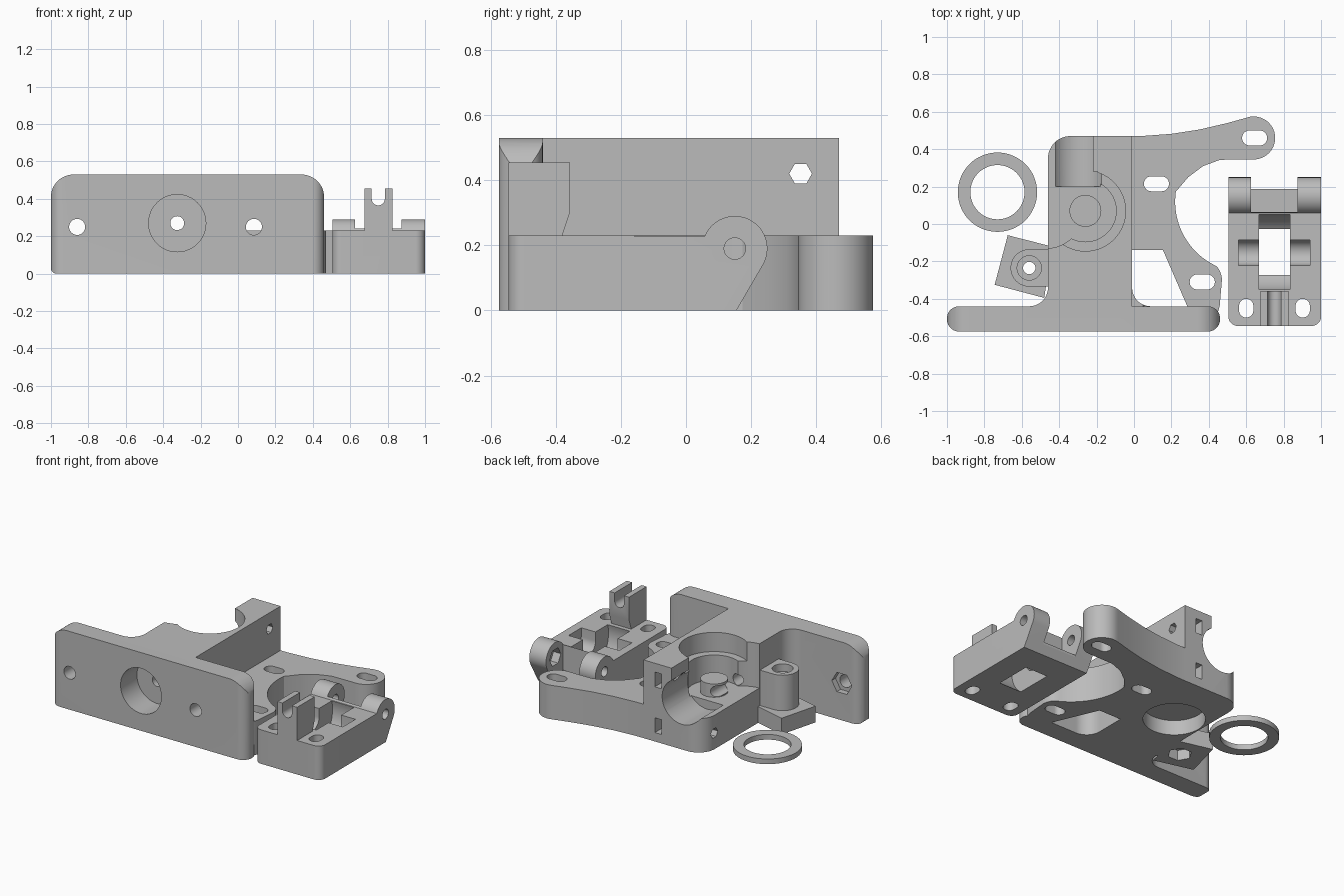
import bpy, bmesh
from math import cos, sin, radians

cube = bpy.data.objects.get("Cube")
if cube:
    bpy.data.objects.remove(cube, do_unlink=True)

grey = bpy.data.materials.new("light grey plastic")
grey.use_nodes = True
grey.diffuse_color = (0.5, 0.5, 0.5, 1)
grey.node_tree.nodes["Principled BSDF"].inputs["Base Color"].default_value = (0.5, 0.5, 0.5, 1)


def arc(u, v, r, a0, a1, n=12):
    angles = [radians(a0 + (a1 - a0) * i / n) for i in range(n + 1)]
    return [(u + r * cos(a), v + r * sin(a)) for a in angles]


def rounded(u0, v0, u1, v1, radii):
    """Rectangle outline; radii run from the lower left corner anticlockwise."""
    if not isinstance(radii, tuple):
        radii = (radii,) * 4
    a, b, c, d = radii
    return (arc(u0 + a, v0 + a, a, 180, 270) + arc(u1 - b, v0 + b, b, 270, 360)
            + arc(u1 - c, v1 - c, c, 0, 90) + arc(u0 + d, v1 - d, d, 90, 180))


def prism(name, outline, axis, lo, hi):
    """Extrude an outline along an axis; outlines use the other two axes in order."""
    place = {"x": lambda u, v, w: (w, u, v),
             "y": lambda u, v, w: (u, w, v),
             "z": lambda u, v, w: (u, v, w)}[axis]
    bm = bmesh.new()
    ends = [[bm.verts.new(place(u, v, w)) for u, v in outline] for w in (lo, hi)]
    bm.faces.new(ends[0])
    bm.faces.new(ends[1])
    n = len(outline)
    for i in range(n):
        j = (i + 1) % n
        bm.faces.new((ends[0][i], ends[0][j], ends[1][j], ends[1][i]))
    bmesh.ops.remove_doubles(bm, verts=bm.verts, dist=0.0005)
    bmesh.ops.recalc_face_normals(bm, faces=bm.faces)
    mesh = bpy.data.meshes.new(name)
    bm.to_mesh(mesh)
    bm.free()
    mesh.materials.append(grey)
    obj = bpy.data.objects.new(name, mesh)
    bpy.context.collection.objects.link(obj)
    return obj


def rod(name, u, v, r, axis, lo, hi, n=40, turn=0):
    return prism(name, arc(u, v, r, turn, turn + 360 - 360 / n, n - 1), axis, lo, hi)


def box(name, x0, x1, y0, y1, z0, z1):
    return prism(name, [(x0, y0), (x1, y0), (x1, y1), (x0, y1)], "z", z0, z1)


def combine(target, tools, mode="DIFFERENCE"):
    bpy.context.view_layer.objects.active = target
    for tool in tools:
        tool.hide_render = True
        mod = target.modifiers.new("boolean", "BOOLEAN")
        mod.operation, mod.object, mod.solver = mode, tool, "EXACT"
        bpy.ops.object.modifier_apply(modifier=mod.name)
        bpy.data.objects.remove(tool, do_unlink=True)


def hole(u, v, r, axis, lo=-2, hi=2, n=32, turn=0):
    return rod("hole", u, v, r, axis, lo, hi, n, turn)


# Front mounting plate, rounded in front outline and in plan
plate = prism("front_plate", rounded(-1, 0, 0.46, 0.53, (0.03, 0.001, 0.12, 0.12)), "y", -0.575, -0.44)
combine(plate, [prism("plan", rounded(-1, -0.575, 0.46, -0.44, 0.065), "z", -1, 1)], "INTERSECT")

# Low base with the curved motor arms
outline = [(-0.46, -0.5), (0.44, -0.5), (0.458, -0.44)]
outline += arc(0.36, -0.3, 0.11, 0, 42)
outline += arc(0.6, 0.12, 0.38, 240, 172, 20)
outline += [(0.29, 0.25), (0.37, 0.31), (0.46, 0.343), (0.55, 0.345)]
outline += arc(0.64, 0.46, 0.115, -95, 110, 20)
outline += [(0.5, 0.54), (0.35, 0.505), (0.2, 0.482), (0.05, 0.471), (-0.01, 0.47)]
outline += arc(-0.34, 0.35, 0.12, 90, 180)
base = prism("base", outline, "z", 0, 0.23)
window = [(-0.01, -0.14), (0.155, -0.14), (0.285, -0.44)] + arc(0.09, -0.34, 0.1, 270, 180)
slots = [prism("slot", rounded(x - 0.067, y - 0.04, x + 0.067, y + 0.04, 0.0395), "z", -1, 1)
         for x, y in ((0.12, 0.215), (0.645, 0.46), (0.365, -0.31))]
combine(base, [prism("window", window, "z", -1, 1)] + slots)

# Tall block, thin side wall and rear tower
tall = [(-0.01, -0.5), (-0.01, 0.47), (-0.22, 0.47), (-0.22, 0.28), (-0.195, 0.28),
        (-0.195, 0.21), (-0.16, 0.19), (-0.16, 0.1), (-0.46, 0.1)]
tall += arc(-0.56, -0.34, 0.1, 0, -90) + [(-0.56, -0.5)]
body = prism("extruder_body", tall, "z", 0, 0.53)

# Pivot post with its tilted foot
post = prism("post", arc(-0.56, -0.235, 0.1, 90, 270, 20) + [(-0.44, -0.335), (-0.44, -0.135)], "z", 0, 0.35)
foot = prism("foot", [(-0.675, -0.06), (-0.745, -0.325), (-0.48, -0.395), (-0.44, -0.12)], "z", 0, 0.11)
combine(body, [base, plate, post, foot], "UNION")

# Gear chamber, bearing seats and bearing clearance
gx, gy = -0.26, 0.07
combine(body, [
    hole(gx, gy, 0.215, "z", 0.4, 1, 64),
    hole(gx, gy, 0.165, "z", 0.23, 1, 64),
    hole(-0.47, 0.07, 0.2, "z", 0.23, 1, 64),
    hole(gx, gy, 0.19, "z", -1, 0.1, 64),
    hole(-0.3, 0.32, 0.15, "y", 0.2, 1, 48),
])
boss = rod("gear_boss", gx, gy, 0.085, "z", 0.1, 0.32)
combine(body, [boss], "UNION")

# Nozzle recess, filament path, plate screws with nut traps
combine(body, [
    hole(-0.325, 0.27, 0.153, "y", -1, -0.4, 48),
    hole(-0.325, 0.27, 0.037, "y"),
    hole(-0.86, 0.25, 0.043, "y", -1, 0),
    hole(-0.86, 0.25, 0.075, "y", -0.48, 0, 6),
    hole(0.085, 0.25, 0.043, "y", -1, -0.3),
    hole(-0.56, -0.235, 0.065, "z", 0.3, 1),
    hole(-0.56, -0.235, 0.033, "z"),
    hole(-0.56, -0.235, 0.075, "z", -1, 0.07, 6),
])

# Tension screw holes across the tower with rear nut slots
for z in (0.42, 0.11):
    combine(body, [hole(0.352, z, 0.035, "x", -1, 0.05 if z > 0.3 else -0.05, 6),
                   box("nut_slot", -0.145, -0.095, 0.3, 0.6, z - 0.05, z + 0.05)])

# Idler lever with rounded hinge
side = [(-0.545, 0), (0.155, 0)] + arc(0.15, 0.19, 0.1, -27, 157, 28) + [(-0.545, 0.23)]
idler = prism("idler_lever", side, "x", 0.505, 1)
combine(idler, [prism("plan", rounded(0.505, -0.545, 1, 0.4, (0.05, 0.05, 0.001, 0.001)), "z", -1, 1)],
        "INTERSECT")
latch = prism("latch", [(-0.545, 0.1), (-0.38, 0.1), (-0.38, 0.23), (-0.357, 0.3),
                        (-0.357, 0.455), (-0.545, 0.455)], "x", 0.677, 0.825)
combine(idler, [latch], "UNION")
combine(idler, [
    box("hinge_gap", 0.625, 0.875, 0.065, 0.4, 0.07, 0.6),
    box("hinge_back", 0.625, 0.875, 0.187, 0.4, -0.1, 0.6),
    hole(-0.15, 0.17, 0.21, "x", 0.667, 0.833, 64),
    prism("axle_seat", arc(-0.153, 0.17, 0.068, 180, 360, 20) + [(-0.085, 0.4), (-0.221, 0.4)],
          "x", 0.56, 0.94),
    prism("screw_slot", arc(0.75, 0.4, 0.035, 180, 360, 16) + [(0.785, 0.7), (0.715, 0.7)],
          "y", -0.8, -0.3),
    hole(0.15, 0.19, 0.033, "x", 0.4, 1.2),
    hole(0.15, 0.19, 0.06, "x", 0.8, 0.93, 6),
] + [prism("screw", rounded(x - 0.038, -0.5, x + 0.038, -0.4, 0.0375), "z", -1, 1)
     for x in (0.6, 0.902)])

# Loose spacer ring
ring = rod("spacer_ring", -0.73, 0.17, 0.212, "z", 0, 0.035, 64)
combine(ring, [hole(-0.73, 0.17, 0.145, "z", -1, 1, 64)])

# Smooth the curved walls, keep edges crisp
for obj in (body, idler, ring):
    bpy.ops.object.select_all(action="DESELECT")
    obj.select_set(True)
    bpy.context.view_layer.objects.active = obj
    bpy.ops.object.shade_smooth_by_angle(angle=radians(25))
